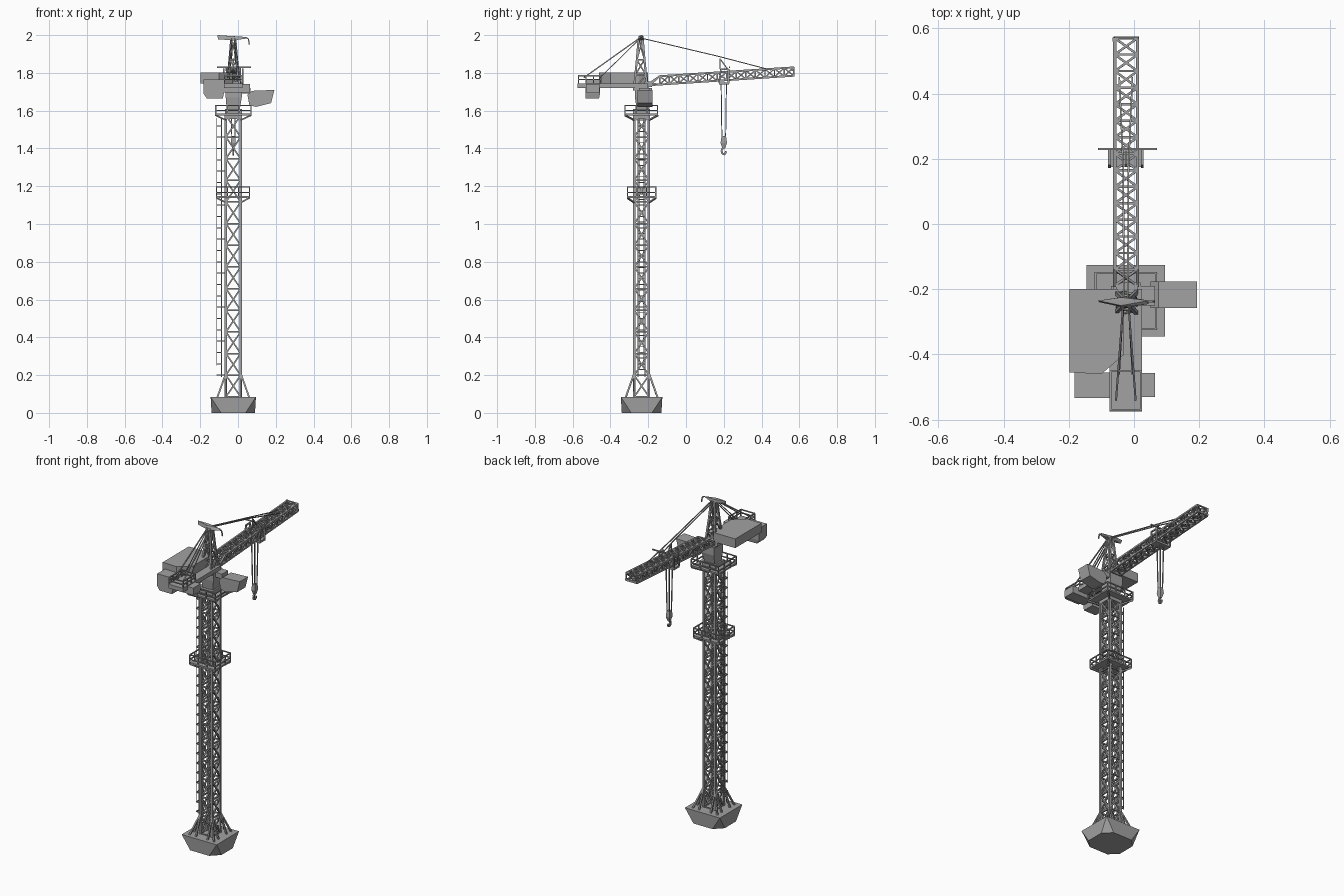
import bpy
import bmesh
from mathutils import Vector

if "Cube" in bpy.data.objects:
    bpy.data.objects.remove(bpy.data.objects["Cube"])

GREY = (0.36, 0.36, 0.36, 1)
steel = bpy.data.materials.new("grey steel")
steel.use_nodes = True
steel.diffuse_color = GREY
steel.node_tree.nodes["Principled BSDF"].inputs["Base Color"].default_value = GREY

CX, CY = -0.025, -0.235   # tower axis
SIGNS = [(-1, -1), (1, -1), (1, 1), (-1, 1)]


def hull(bm, points):
    verts = [bm.verts.new(p) for p in points]
    bmesh.ops.convex_hull(bm, input=verts)


def box(bm, x0, x1, y0, y1, z0, z1):
    hull(bm, [(x, y, z) for x in (x0, x1) for y in (y0, y1) for z in (z0, z1)])


def beam(bm, a, b, t):
    """Square bar from a to b."""
    a, b = Vector(a), Vector(b)
    d = (b - a).normalized()
    ref = Vector((0, 1, 0)) if abs(d.y) < 0.7 else Vector((0, 0, 1))
    u = d.cross(ref).normalized() * t / 2
    v = d.cross(u).normalized() * t / 2
    ring = [[bm.verts.new(p + u * i + v * j) for i, j in SIGNS] for p in (a, b)]
    bm.faces.new(ring[0][::-1])
    bm.faces.new(ring[1])
    for i in range(4):
        k = (i + 1) % 4
        bm.faces.new((ring[0][i], ring[0][k], ring[1][k], ring[1][i]))


def path(bm, points, t, closed=False):
    ends = points[1:] + points[:1] if closed else points[1:]
    for a, b in zip(points, ends):
        beam(bm, a, b, t)


def rect(x0, x1, y0, y1, z):
    return [(x0, y0, z), (x1, y0, z), (x1, y1, z), (x0, y1, z)]


def lattice(bm, sections, chord, brace, crossed):
    """Four chords with rings and diagonals; sides in crossed get an X."""
    for s in sections:
        path(bm, s, brace, True)
    for n, (s, e) in enumerate(zip(sections, sections[1:])):
        for i in range(4):
            k = (i + 1) % 4
            beam(bm, s[i], e[i], chord)
            if i in crossed or n % 2 == 0:
                beam(bm, s[i], e[k], brace)
            if i in crossed or n % 2 == 1:
                beam(bm, s[k], e[i], brace)


def finish(name, bm):
    bmesh.ops.recalc_face_normals(bm, faces=bm.faces)
    mesh = bpy.data.meshes.new(name)
    bm.to_mesh(mesh)
    bm.free()
    mesh.materials.append(steel)
    bpy.context.collection.objects.link(bpy.data.objects.new(name, mesh))


# Foundation block with clipped lower corners
bm = bmesh.new()
top = rect(-0.145, 0.095, -0.345, -0.125, 0.085)
low = []
for x, y, z in rect(-0.14, 0.09, -0.34, -0.13, 0):
    sx, sy = (1 if x > CX else -1), (1 if y > CY else -1)
    low += [(x - sx * 0.05, y, 0), (x, y - sy * 0.05, 0)]
hull(bm, top + low)
finish("foundation_block", bm)

# Tower mast
HALF = 0.039
bm = bmesh.new()
BAYS = 13
lattice(bm, [rect(CX - HALF, CX + HALF, CY - HALF, CY + HALF, 0.085 + 1.49 * i / BAYS)
             for i in range(BAYS + 1)], 0.013, 0.008, {0, 1, 2, 3})
finish("tower_mast", bm)

# Splayed struts at the foot of the mast
bm = bmesh.new()
for sx, sy in SIGNS:
    head = (CX + sx * HALF, CY + sy * HALF, 0.21)
    for fx, fy in ((0.085, 0.085), (0.085, 0.04), (0.04, 0.085)):
        beam(bm, head, (CX + sx * fx, CY + sy * fy, 0.08), 0.009)
finish("foot_struts", bm)

# Caged ladder on the right of the mast
bm = bmesh.new()
for y in (CY - 0.018, CY + 0.018):
    beam(bm, (-0.088, y, 0.19), (-0.088, y, 1.56), 0.005)
    beam(bm, (-0.112, y * 0.5 + CY * 0.5, 0.25), (-0.112, y * 0.5 + CY * 0.5, 1.56), 0.003)
for i in range(46):
    z = 0.2 + i * 0.03
    beam(bm, (-0.088, CY - 0.018, z), (-0.088, CY + 0.018, z), 0.004)
    if i % 2 == 0:
        path(bm, [(-0.088, CY - 0.018, z), (-0.112, CY - 0.012, z),
                  (-0.112, CY + 0.012, z), (-0.088, CY + 0.018, z)], 0.005)
    if i % 6 == 0:
        beam(bm, (-0.088, CY, z), (CX - HALF, CY, z), 0.005)
finish("caged_ladder", bm)


# Walkway platforms with railings
def platform(name, x0, x1, y0, y1, z, rail):
    bm = bmesh.new()
    box(bm, x0, x1, y0, y1, z, z + 0.01)
    for h in (rail / 2, rail):
        path(bm, rect(x0, x1, y0, y1, z + h), 0.006, True)
    corners = rect(x0, x1, y0, y1, z)
    for a, b in zip(corners, corners[1:] + corners[:1]):
        for f in (0, 0.33, 0.67):
            p = Vector(a).lerp(Vector(b), f)
            beam(bm, p, p + Vector((0, 0, rail)), 0.006)
    for (sx, sy), c in zip(SIGNS, corners):
        beam(bm, c, (CX + sx * HALF, CY + sy * HALF, z - 0.025), 0.008)
    finish(name, bm)


platform("middle_platform", -0.113, 0.06, -0.31, -0.16, 1.138, 0.057)
platform("upper_platform", -0.118, 0.068, -0.322, -0.15, 1.575, 0.052)

# Slewing turret
bm = bmesh.new()
box(bm, CX - 0.045, CX + 0.045, CY - 0.045, CY + 0.045, 1.555, 1.61)
hull(bm, rect(-0.06, 0.01, -0.262, -0.195, 1.61) + rect(-0.065, 0.02, -0.27, -0.18, 1.67)
     + rect(-0.065, 0.02, -0.27, -0.18, 1.72))
finish("slewing_turret", bm)

# Operator cabin on the left, with its bracket
bm = bmesh.new()
outline = [(0.05, 1.685), (0.075, 1.705), (0.193, 1.71), (0.175, 1.64), (0.095, 1.62), (0.06, 1.63)]
hull(bm, [(x, y, z) for x, z in outline for y in (-0.258, -0.177)])
box(bm, 0.0, 0.065, -0.25, -0.19, 1.69, 1.72)
finish("operator_cabin", bm)

# Counter jib deck with railing
bm = bmesh.new()
box(bm, -0.075, 0.025, -0.575, -0.2, 1.72, 1.745)
for z in (1.765, 1.785):
    path(bm, rect(-0.072, 0.022, -0.57, -0.45, z), 0.006, True)
for x in (-0.072, 0.022):
    for y in (-0.57, -0.53, -0.49, -0.45):
        beam(bm, (x, y, 1.74), (x, y, 1.785), 0.006)
finish("counter_jib_deck", bm)

# Machinery house beside and over the deck
bm = bmesh.new()
hull(bm, [(x, y, z) for z in (1.745, 1.802) for x, y in
          ((-0.198, -0.2), (-0.05, -0.2), (-0.03, -0.25), (-0.03, -0.4), (-0.1, -0.46), (-0.198, -0.455))])
finish("machinery_house", bm)

# Counterweights
bm = bmesh.new()
hull(bm, rect(-0.182, -0.075, -0.533, -0.455, 1.765) + rect(-0.182, -0.075, -0.533, -0.455, 1.69)
     + rect(-0.165, -0.08, -0.533, -0.46, 1.665))
box(bm, -0.08, 0.064, -0.53, -0.457, 1.695, 1.74)
finish("counterweights", bm)

# Tower head frame and cross arm
bm = bmesh.new()
lattice(bm, [rect(CX - w, CX + w, -0.24 - w, -0.24 + w, z) for w, z in
             ((0.036, 1.71), (0.028, 1.79), (0.02, 1.87), (0.011, 1.98))], 0.011, 0.007, set())
finish("head_frame", bm)
bm = bmesh.new()
hull(bm, [(-0.11, -0.235, 2.0), (-0.105, -0.24, 1.978), (-0.025, -0.257, 1.972), (-0.025, -0.222, 1.972),
          (-0.04, -0.25, 1.995), (-0.04, -0.225, 1.995), (0.045, -0.235, 1.99), (0.045, -0.245, 1.982)])
path(bm, [(0.04, -0.238, 1.987), (0.055, -0.238, 1.98), (0.06, -0.238, 1.95)], 0.006)
finish("head_cross_arm", bm)

# Main jib, rising gently to the tip
bm = bmesh.new()
N = 15
sections = []
for i in range(N + 1):
    f = i / N
    y, z = -0.19 + 0.76 * f, 1.735 + 0.05 * f
    h = 0.012 if i == 0 else 0.044
    sections.append([(-0.059, y, z), (0.011, y, z), (0.011, y, z + h), (-0.059, y, z + h)])
lattice(bm, sections, 0.01, 0.007, {0, 2})
beam(bm, (-0.06, 0.565, 1.835), (-0.06, 0.565, 1.81), 0.012)
beam(bm, (-0.063, 0.57, 1.79), (0.015, 0.57, 1.79), 0.01)
box(bm, -0.055, 0.01, -0.22, -0.18, 1.725, 1.755)
finish("main_jib", bm)

# Pendant ties
bm = bmesh.new()
for s in (-1, 1):
    path(bm, [(CX + s * 0.006, -0.24, 1.985), (CX + s * 0.008, 0.17, 1.888),
              (CX + s * 0.02, 0.45, 1.815)], 0.005)
    path(bm, [(CX + s * 0.008, -0.245, 1.985), (CX + s * 0.03, -0.54, 1.775)], 0.006)
    path(bm, [(CX + s * 0.008, -0.245, 1.98), (CX + s * 0.02, -0.46, 1.77)], 0.004)
finish("pendant_ties", bm)

# Trolley straddling the jib
bm = bmesh.new()
for x in (-0.075, 0.025):
    path(bm, [(x, 0.175, 1.745), (x, 0.185, 1.82), (x, 0.225, 1.82), (x, 0.225, 1.745)], 0.008, True)
box(bm, -0.078, 0.028, 0.175, 0.228, 1.738, 1.75)
beam(bm, (-0.11, 0.23, 1.83), (0.07, 0.23, 1.83), 0.007)
for y in (0.18, 0.22):
    beam(bm, (CX, y, 1.82), (CX, 0.18, 1.875), 0.006)
finish("trolley", bm)

# Hoist ropes, hook block and hook
bm = bmesh.new()
for sx, sy in SIGNS:
    beam(bm, (CX + sx * 0.012, 0.2 + sy * 0.014, 1.74), (CX + sx * 0.008, 0.2 + sy * 0.01, 1.46), 0.005)
finish("hoist_ropes", bm)
bm = bmesh.new()
hull(bm, rect(CX - 0.01, CX + 0.01, 0.188, 0.212, 1.465) + rect(CX - 0.012, CX + 0.012, 0.183, 0.217, 1.43)
     + rect(CX - 0.006, CX + 0.006, 0.193, 0.207, 1.4))
path(bm, [(CX, 0.2, 1.41), (CX, 0.188, 1.39), (CX, 0.192, 1.372), (CX, 0.205, 1.368),
          (CX, 0.213, 1.385)], 0.01)
finish("hook_block", bm)
